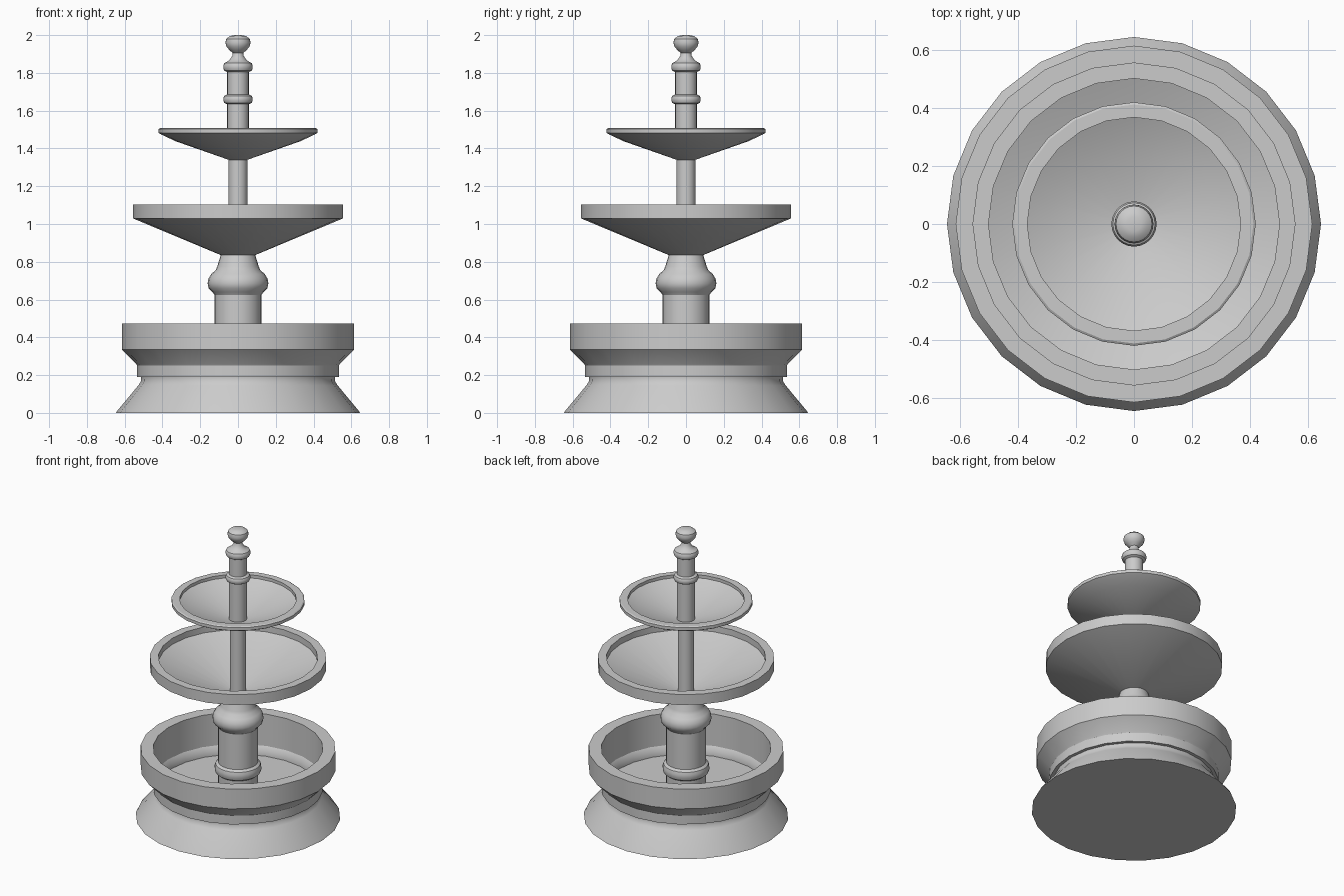
import bpy, math

if "Cube" in bpy.data.objects:
    bpy.data.objects.remove(bpy.data.objects["Cube"])

SIDES = 24


def lathe(name, profile):
    """Revolve (radius, z) points around the z axis; radius 0 makes a pole."""
    verts, faces, rings = [], [], []
    for r, z in profile:
        start = len(verts)
        n = 1 if r == 0 else SIDES
        for i in range(n):
            a = 2 * math.pi * i / SIDES
            verts.append((r * math.cos(a), r * math.sin(a), z))
        rings.append([start + i % n for i in range(SIDES)])
    for lo, hi in zip(rings, rings[1:]):
        for i in range(SIDES):
            j = (i + 1) % SIDES
            face = list(dict.fromkeys((lo[i], lo[j], hi[j], hi[i])))
            faces.append(face)
    mesh = bpy.data.meshes.new(name)
    mesh.from_pydata(verts, [], faces)
    obj = bpy.data.objects.new(name, mesh)
    bpy.context.collection.objects.link(obj)
    bpy.ops.object.select_all(action='DESELECT')
    obj.select_set(True)
    bpy.context.view_layer.objects.active = obj
    bpy.ops.object.shade_smooth_by_angle(angle=math.radians(32))
    return obj


def ring(r, z, bulge, half):
    """Rounded collar points to splice into a column profile."""
    return [(r, z - half), (r + bulge * .75, z - half * .7), (r + bulge, z - half * .25),
            (r + bulge, z + half * .25), (r + bulge * .75, z + half * .7), (r, z + half)]


# Flared pedestal and ground basin
lathe("basin", [(0, 0), (.645, 0), (.64, .01), (.528, .145), (.515, .165), (.513, .19),
                (.52, .225), (.54, .26), (.615, .335), (.615, .472),
                (.535, .472), (.535, .19), (0, .19)])

# Lower column with foot collar and bulging capital
lathe("lower_column", [(0, .18), (.125, .18)] + ring(.125, .34, .022, .04) +
      [(.125, .625), (.135, .64), (.155, .66), (.161, .685), (.157, .71),
       (.142, .735), (.118, .755), (.11, .775), (.09, .84), (0, .84)])

# Wide middle bowl
lathe("middle_bowl", [(0, .835), (.09, .835), (.557, 1.03), (.557, 1.102),
                      (.502, 1.102), (.502, 1.06), (.05, .872), (0, .872)])

# Slim column between the bowls
lathe("middle_column", [(0, .85), (.05, .85), (.05, 1.35), (0, 1.35)])

# Small top bowl
lathe("top_bowl", [(0, 1.34), (.05, 1.34), (.33, 1.438), (.405, 1.473), (.42, 1.482),
                   (.42, 1.503), (.412, 1.508), (.368, 1.508), (.368, 1.487), (.3, 1.455),
                   (.05, 1.37), (0, 1.37)])

# Top column with two collars
lathe("top_column", [(0, 1.35), (.057, 1.35)] + ring(.057, 1.66, .021, .026) +
      ring(.057, 1.832, .021, .028) + [(.045, 1.868), (.03, 1.89), (.027, 1.91), (0, 1.91)])

# Ball finial
lathe("finial", [(0, 1.905), (.027, 1.905), (.045, 1.92), (.06, 1.938), (.067, 1.96),
                 (.062, 1.98), (.045, 1.994), (.025, 1.999), (0, 2.0)])
